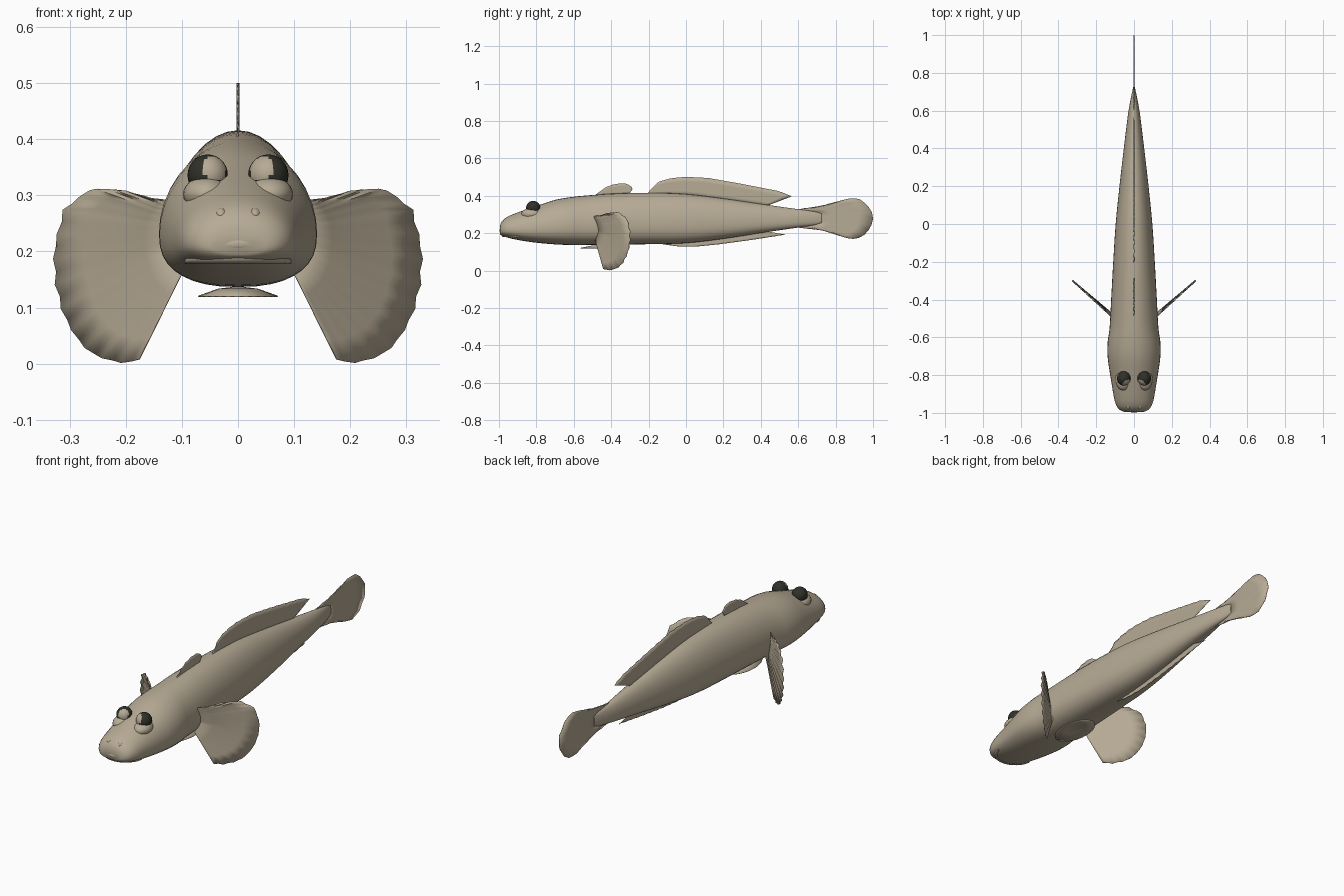
import bpy, math
from mathutils import Vector

if "Cube" in bpy.data.objects:
    bpy.data.objects.remove(bpy.data.objects["Cube"])


def material(name, rgb):
    m = bpy.data.materials.new(name)
    m.diffuse_color = (*rgb, 1)
    m.use_nodes = True
    m.node_tree.nodes["Principled BSDF"].inputs["Base Color"].default_value = m.diffuse_color
    return m


SKIN = material("sandy skin", (0.47, 0.405, 0.30))
DARK = material("dark eye", (0.028, 0.030, 0.022))


def make(name, verts, faces, mats=(SKIN,), angle=40):
    me = bpy.data.meshes.new(name)
    me.from_pydata([tuple(v) for v in verts], [], faces)
    ob = bpy.data.objects.new(name, me)
    bpy.context.collection.objects.link(ob)
    for m in mats:
        me.materials.append(m)
    bpy.ops.object.select_all(action='DESELECT')
    ob.select_set(True)
    bpy.context.view_layer.objects.active = ob
    bpy.ops.object.shade_smooth_by_angle(angle=math.radians(angle))
    return ob


def hermite(rows, y):
    """Smooth value of each column of rows at position y (first column)."""
    i = max(k for k in range(len(rows) - 1) if rows[k][0] <= y + 1e-9)
    a, b = rows[i], rows[i + 1]
    p, n = rows[max(i - 1, 0)], rows[min(i + 2, len(rows) - 1)]
    h = b[0] - a[0]
    t = (y - a[0]) / h
    out = []
    for c in range(1, len(a)):
        ma = (b[c] - p[c]) / (b[0] - p[0]) * h
        mb = (n[c] - a[c]) / (n[0] - a[0]) * h
        out.append((2*t**3 - 3*t*t + 1)*a[c] + (t**3 - 2*t*t + t)*ma
                   + (3*t*t - 2*t**3)*b[c] + (t**3 - t*t)*mb)
    return out


# Body: rings of y, half width, bottom, top
stations = [
    (-0.995, 0.050, 0.195, 0.240), (-0.985, 0.074, 0.187, 0.263),
    (-0.96, 0.094, 0.178, 0.285), (-0.92, 0.106, 0.168, 0.303),
    (-0.86, 0.116, 0.157, 0.325), (-0.80, 0.126, 0.149, 0.345),
    (-0.70, 0.140, 0.140, 0.378), (-0.62, 0.139, 0.137, 0.392),
    (-0.56, 0.130, 0.137, 0.399), (-0.40, 0.121, 0.139, 0.411),
    (-0.20, 0.110, 0.141, 0.416), (0.0, 0.097, 0.147, 0.409),
    (0.20, 0.077, 0.170, 0.385), (0.40, 0.054, 0.201, 0.356),
    (0.60, 0.029, 0.230, 0.328), (0.69, 0.012, 0.244, 0.315),
    (0.725, 0.004, 0.256, 0.304)]
ys = []
for a, b in zip(stations, stations[1:]):
    n = max(2, round((b[0] - a[0]) / 0.04))
    ys += [a[0] + (b[0] - a[0]) * k / n for k in range(n)]
ys.append(stations[-1][0])
SEG = 36
verts, faces = [], []
for y in ys:
    w, lo, hi = hermite(stations, y)
    mid = lo + 0.38 * (hi - lo)
    for k in range(SEG):
        a = 2 * math.pi * k / SEG
        c, s = math.cos(a), math.sin(a)
        p = 1.0 if s >= 0 else 0.8
        x = w * math.copysign(abs(c) ** p, c)
        z = mid + (hi - mid if s >= 0 else mid - lo) * math.copysign(abs(s) ** p, s)
        verts.append((x, y, z))
for r in range(len(ys) - 1):
    for k in range(SEG):
        k2 = (k + 1) % SEG
        faces.append((r*SEG + k, r*SEG + k2, (r+1)*SEG + k2, (r+1)*SEG + k))
faces.append(tuple(reversed(range(SEG))))
faces.append(tuple((len(ys) - 1) * SEG + k for k in range(SEG)))
make("body", verts, faces, angle=50)


# Ellipsoid; faces that satisfy the rule take the second material
def ellipsoid(name, centre, radii, mats=(SKIN,), rule=None):
    vs, fs, U, V = [], [], 24, 14
    for j in range(V + 1):
        t = math.pi * j / V
        for i in range(U):
            a = 2 * math.pi * i / U
            d = (math.sin(t) * math.cos(a), math.sin(t) * math.sin(a), -math.cos(t))
            vs.append([centre[q] + radii[q] * d[q] for q in range(3)])
    for j in range(V):
        for i in range(U):
            i2 = (i + 1) % U
            fs.append((j*U + i, j*U + i2, (j+1)*U + i2, (j+1)*U + i))
    ob = make(name, vs, fs, mats)
    if rule:
        for f in ob.data.polygons:
            f.material_index = int(rule((f.center - Vector(centre)).normalized()))
    return ob


# Eyes with a skin fold on the inner front, brows and nostril bumps
for s, side in ((1, "right"), (-1, "left")):
    fold = Vector((-0.42 * s, -0.82, 0.38)).normalized()
    ellipsoid(side + "_eye", (0.054 * s, -0.817, 0.336), (0.036, 0.038, 0.037),
              (DARK, SKIN), lambda d, f=fold: d.dot(f) > 0.76)
    ellipsoid(side + "_eye_socket", (0.056 * s, -0.825, 0.302), (0.042, 0.056, 0.032))
    ellipsoid(side + "_nostril", (0.03 * s, -0.962, 0.264), (0.012, 0.018, 0.014))


# Lips: tapered tubes wrapped around the snout
def lip(name, z, drop, radius, front):
    vs, fs, N, R = [], [], 24, 8
    for i in range(N + 1):
        u = -1 + 2 * i / N
        a = u * 1.45
        c = Vector((0.094 * math.sin(a), front + 0.095 * (1 - math.cos(a)), z - drop * u * u))
        out = Vector((math.sin(a), -math.cos(a), 0))
        r = radius * (1 - 0.75 * u * u)
        for k in range(R):
            b = 2 * math.pi * k / R
            vs.append(c + out * r * math.cos(b) + Vector((0, 0, r * math.sin(b))))
    for i in range(N):
        for k in range(R):
            k2 = (k + 1) % R
            fs.append((i*R + k, (i+1)*R + k, (i+1)*R + k2, i*R + k2))
    make(name, vs, fs, angle=80)


lip("upper_lip", 0.213, 0.022, 0.016, -0.982)
lip("lower_lip", 0.191, 0.010, 0.012, -0.976)


def along(points, t):
    """Point at fraction t of a polyline's length."""
    pts = [Vector(p) for p in points]
    lens = [(b - a).length for a, b in zip(pts, pts[1:])]
    d = t * sum(lens)
    for a, b, l in zip(pts, pts[1:], lens):
        if d <= l + 1e-9:
            return a.lerp(b, min(1, d / l))
        d -= l
    return pts[-1]


# Fin: rays from a root line to an outer edge, pleated along a direction
def fin(name, root, edge, rays=24, pleat=(0.002, 0, 0)):
    vs, fs, M = [], [], 4
    for i in range(rays + 1):
        a, b = along(root, i / rays), along(edge, i / rays)
        off = Vector(pleat) * (1 if i % 2 else -1)
        for j in range(M + 1):
            vs.append(a.lerp(b, j / M) + off * (j / M))
    for i in range(rays):
        for j in range(M):
            q = i * (M + 1) + j
            fs.append((q, q + 1, q + M + 2, q + M + 1))
    ob = make(name, vs, fs, angle=60)
    mod = ob.modifiers.new("thickness", 'SOLIDIFY')
    mod.thickness, mod.offset = 0.002, 0


def flat(pairs):
    return [(0, y, z) for y, z in pairs]


# Middle fins
fin("first_dorsal_fin", flat([(-0.49, 0.40), (-0.30, 0.408)]),
    flat([(-0.48, 0.408), (-0.43, 0.445), (-0.38, 0.463), (-0.32, 0.467),
          (-0.28, 0.44), (-0.30, 0.42)]), 12)
fin("second_dorsal_fin", flat([(-0.21, 0.405), (0.0, 0.40), (0.20, 0.376), (0.43, 0.345)]),
    flat([(-0.20, 0.42), (-0.15, 0.474), (-0.08, 0.494), (0.0, 0.501), (0.12, 0.495),
          (0.30, 0.463), (0.50, 0.424), (0.565, 0.397)]), 30)
fin("anal_fin", flat([(-0.14, 0.15), (0.0, 0.155), (0.2, 0.18), (0.42, 0.212)]),
    flat([(-0.12, 0.14), (-0.05, 0.130), (0.05, 0.128), (0.18, 0.141),
          (0.35, 0.164), (0.53, 0.192)]), 26)
fin("tail_fin", flat([(0.57, 0.322), (0.70, 0.305), (0.70, 0.255), (0.57, 0.238)]),
    flat([(0.60, 0.328), (0.72, 0.345), (0.88, 0.388), (0.93, 0.382), (0.97, 0.35),
          (0.995, 0.31), (1.0, 0.277), (0.99, 0.235), (0.96, 0.195), (0.92, 0.172),
          (0.88, 0.168), (0.73, 0.215), (0.60, 0.230)]), 28)

# Side fins, swept outward and back
outline = [(0.15, 0.293), (0.205, 0.309), (0.262, 0.312), (0.31, 0.275), (0.328, 0.2),
           (0.324, 0.14), (0.31, 0.085), (0.28, 0.035), (0.25, 0.012), (0.205, 0.001),
           (0.174, 0.008)]
for s, side in ((1, "right"), (-1, "left")):
    edge = [(s * x, -0.48 + 0.92 * (x - 0.13), z) for x, z in outline]
    fin(side + "_pectoral_fin", [(s * 0.122, -0.492, 0.292), (s * 0.112, -0.475, 0.215),
                                 (s * 0.10, -0.485, 0.16)],
        edge, 28, (s * -0.002, 0.003, 0))

# Belly fin: shallow cup, high along its middle
cup, quads, N = [(0, -0.44, 0.137)], [], 28
for ring in (0.5, 1.0):
    for i in range(N):
        a = 2 * math.pi * i / N
        x, y = 0.071 * ring * math.sin(a), -0.44 - 0.125 * ring * math.cos(a)
        cup.append((x, y, 0.137 - 0.017 * ring ** 2))
for i in range(N):
    j = (i + 1) % N
    quads += [(0, 1 + i, 1 + j), (1 + i, 1 + N + i, 1 + N + j, 1 + j)]
pelvic = make("pelvic_fin", cup, quads)
thick = pelvic.modifiers.new("thickness", 'SOLIDIFY')
thick.thickness, thick.offset = 0.002, 0
